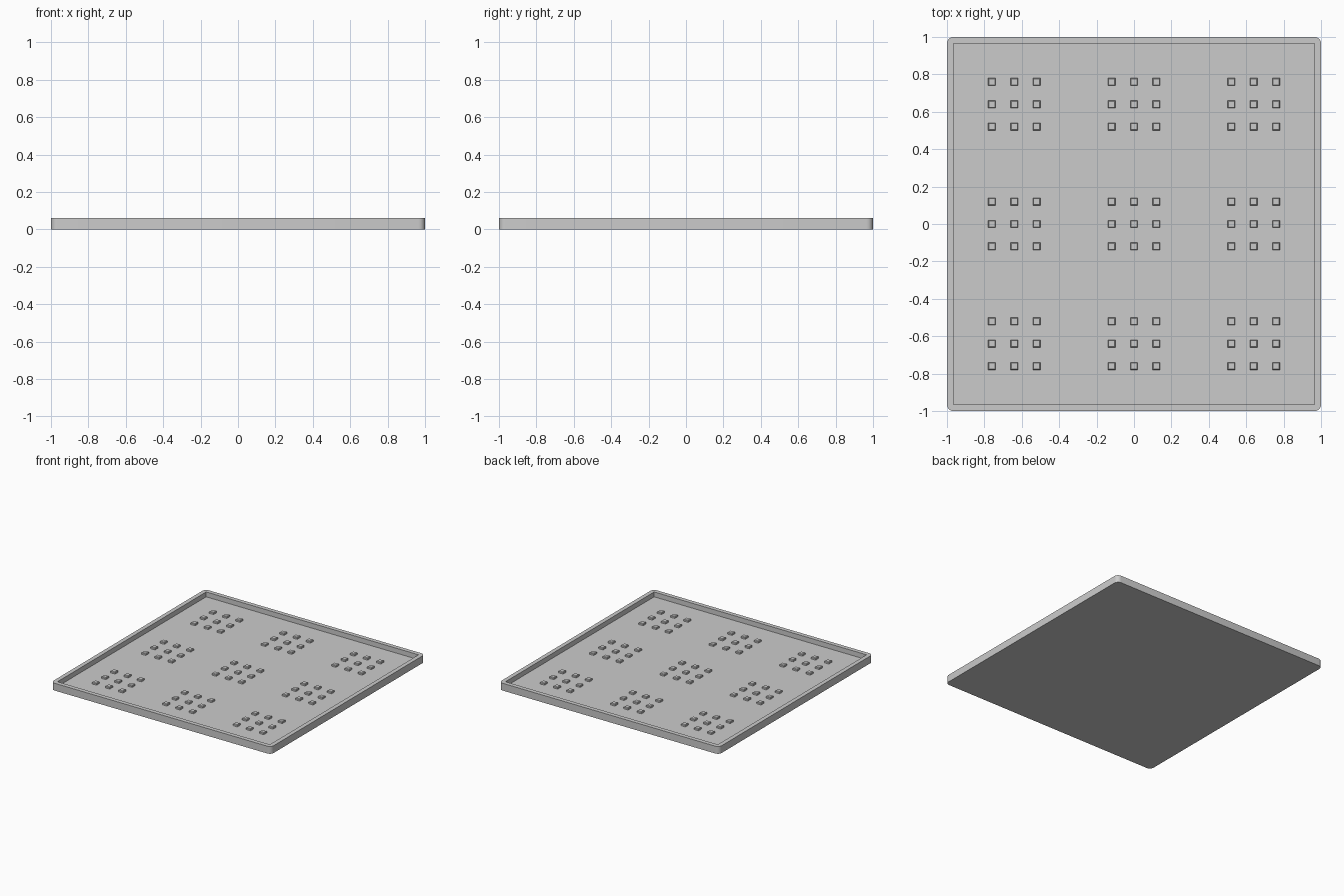
import bpy, bmesh, math
from mathutils import Matrix

cube = bpy.data.objects.get("Cube")
if cube:
    bpy.data.objects.remove(cube, do_unlink=True)

grey = bpy.data.materials.new("light grey")
grey.use_nodes = True
colour = (0.6, 0.6, 0.6, 1)
grey.diffuse_color = colour
grey.node_tree.nodes["Principled BSDF"].inputs["Base Color"].default_value = colour

HEIGHT, FLOOR, RIM = 0.06, 0.02, 0.035
PEG, PEG_HEIGHT = 0.04, 0.016
INNER = 1 - RIM
STEPS = 6


def add_object(name, bm):
    bmesh.ops.recalc_face_normals(bm, faces=bm.faces)
    mesh = bpy.data.meshes.new(name)
    bm.to_mesh(mesh)
    bm.free()
    mesh.materials.append(grey)
    obj = bpy.data.objects.new(name, mesh)
    bpy.context.collection.objects.link(obj)
    return obj


# Tray: rounded outer corners centred on the square inner corners
bm = bmesh.new()
bottom, top, rim, floor = [], [], [], []
for sx, sy, start in ((1, 1, 0), (-1, 1, 90), (-1, -1, 180), (1, -1, 270)):
    cx, cy = sx * INNER, sy * INNER
    rim_corner = bm.verts.new((cx, cy, HEIGHT))
    floor.append(bm.verts.new((cx, cy, FLOOR)))
    for i in range(STEPS + 1):
        a = math.radians(start + 90 * i / STEPS)
        x, y = cx + RIM * math.cos(a), cy + RIM * math.sin(a)
        bottom.append(bm.verts.new((x, y, 0)))
        top.append(bm.verts.new((x, y, HEIGHT)))
        rim.append(rim_corner)

count = len(top)
for i in range(count):
    j = (i + 1) % count
    bm.faces.new((bottom[i], bottom[j], top[j], top[i]))
    if rim[i] is rim[j]:
        bm.faces.new((top[i], top[j], rim[i]))
    else:
        bm.faces.new((top[i], top[j], rim[j], rim[i]))
for i in range(4):
    j = (i + 1) % 4
    a, b = rim[i * (STEPS + 1)], rim[j * (STEPS + 1)]
    bm.faces.new((a, b, floor[j], floor[i]))
bm.faces.new(floor)
bm.faces.new(bottom[::-1])
tray = add_object("tray", bm)
bpy.context.view_layer.objects.active = tray
tray.select_set(True)
bpy.ops.object.shade_smooth_by_angle(angle=math.radians(30))
tray.select_set(False)

# Pegs: nine groups, each a three by three grid of small square blocks
grid = [(i, j) for i in (-1, 0, 1) for j in (-1, 0, 1)]
names = {-1: "right", 0: "middle", 1: "left"}
rows = {-1: "front", 0: "centre", 1: "back"}
for gx, gy in grid:
    bm = bmesh.new()
    for px, py in grid:
        place = Matrix.Translation((gx * 0.64 + px * 0.12, gy * 0.64 + py * 0.12,
                                    FLOOR + PEG_HEIGHT / 2))
        size = Matrix.Diagonal((PEG, PEG, PEG_HEIGHT, 1))
        bmesh.ops.create_cube(bm, size=1, matrix=place @ size)
    # Slightly softened top edges
    edges = [e for e in bm.edges if all(v.co.z > FLOOR + PEG_HEIGHT / 2 for v in e.verts)]
    bmesh.ops.bevel(bm, geom=edges, offset=0.004, segments=1, affect='EDGES')
    add_object(f"pegs_{rows[gy]}_{names[gx]}", bm)
